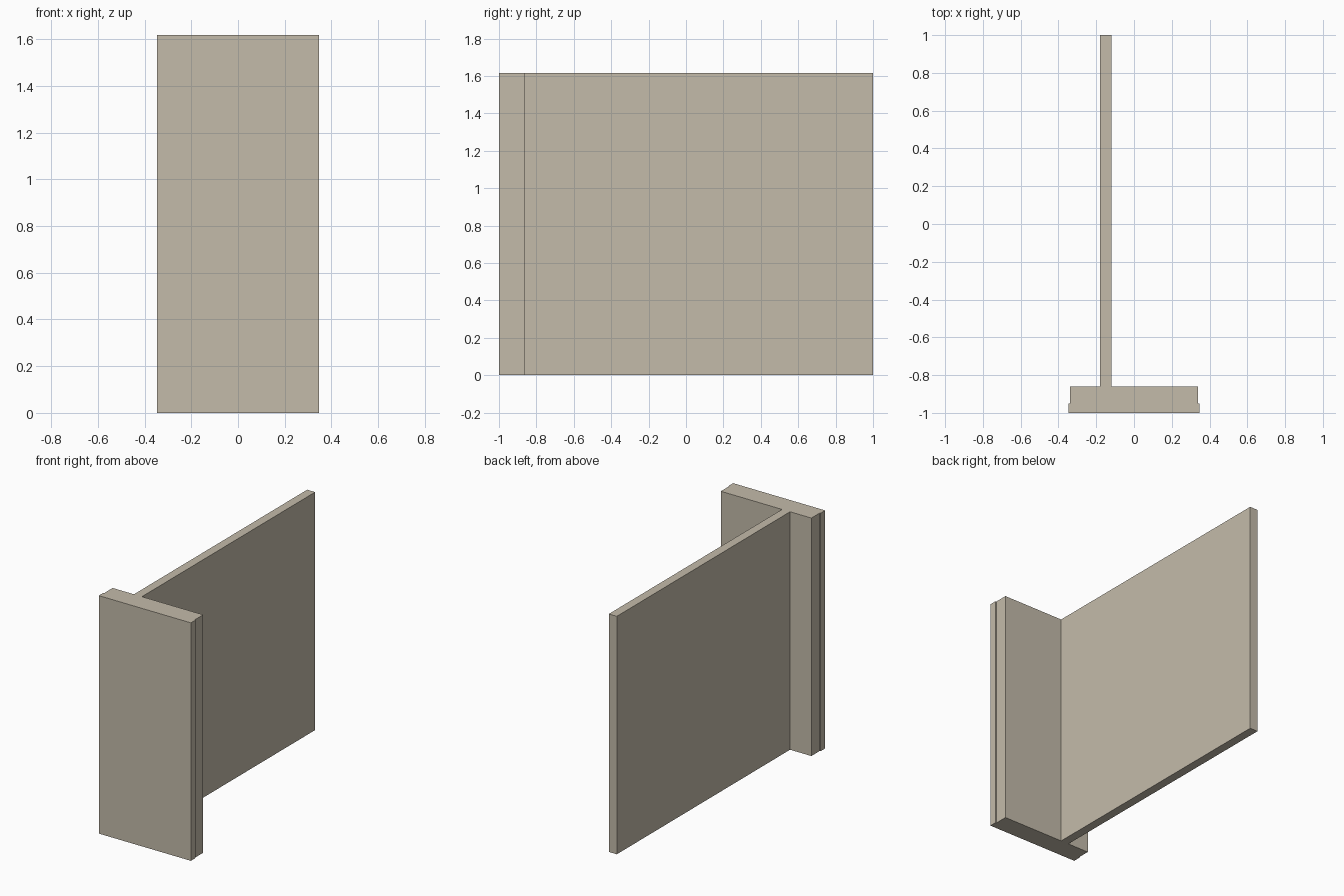
import bpy
import bmesh

cube = bpy.data.objects.get("Cube")
if cube:
    bpy.data.objects.remove(cube, do_unlink=True)

HEIGHT = 1.617

# Single matte stone colour
stone = bpy.data.materials.new("warm_stone")
stone.use_nodes = True
color = (0.552, 0.497, 0.402, 1)
stone.diffuse_color = color
stone.node_tree.nodes["Principled BSDF"].inputs["Base Color"].default_value = color


def extrude_profile(name, points, height):
    """Raise a closed plan outline into a flat-sided solid."""
    bm = bmesh.new()
    base = bm.faces.new([bm.verts.new((x, y, 0)) for x, y in points])
    top = bmesh.ops.extrude_face_region(bm, geom=[base])["geom"]
    verts = [v for v in top if isinstance(v, bmesh.types.BMVert)]
    bmesh.ops.translate(bm, verts=verts, vec=(0, 0, height))
    bmesh.ops.recalc_face_normals(bm, faces=bm.faces)
    mesh = bpy.data.meshes.new(name)
    bm.to_mesh(mesh)
    bm.free()
    mesh.materials.append(stone)
    obj = bpy.data.objects.new(name, mesh)
    bpy.context.collection.objects.link(obj)
    return obj


# T-shaped plan: stepped front slab with an off-centre wall behind it
front, step, back, end = -1, -0.95, -0.86, 1
lip, body = 0.346, 0.34
wall_right, wall_left = -0.18, -0.12
plan = [
    (-lip, front), (lip, front), (lip, step), (body, step), (body, back),
    (wall_left, back), (wall_left, end), (wall_right, end), (wall_right, back),
    (-body, back), (-body, step), (-lip, step),
]
extrude_profile("wall_with_end_slab", plan, HEIGHT)
